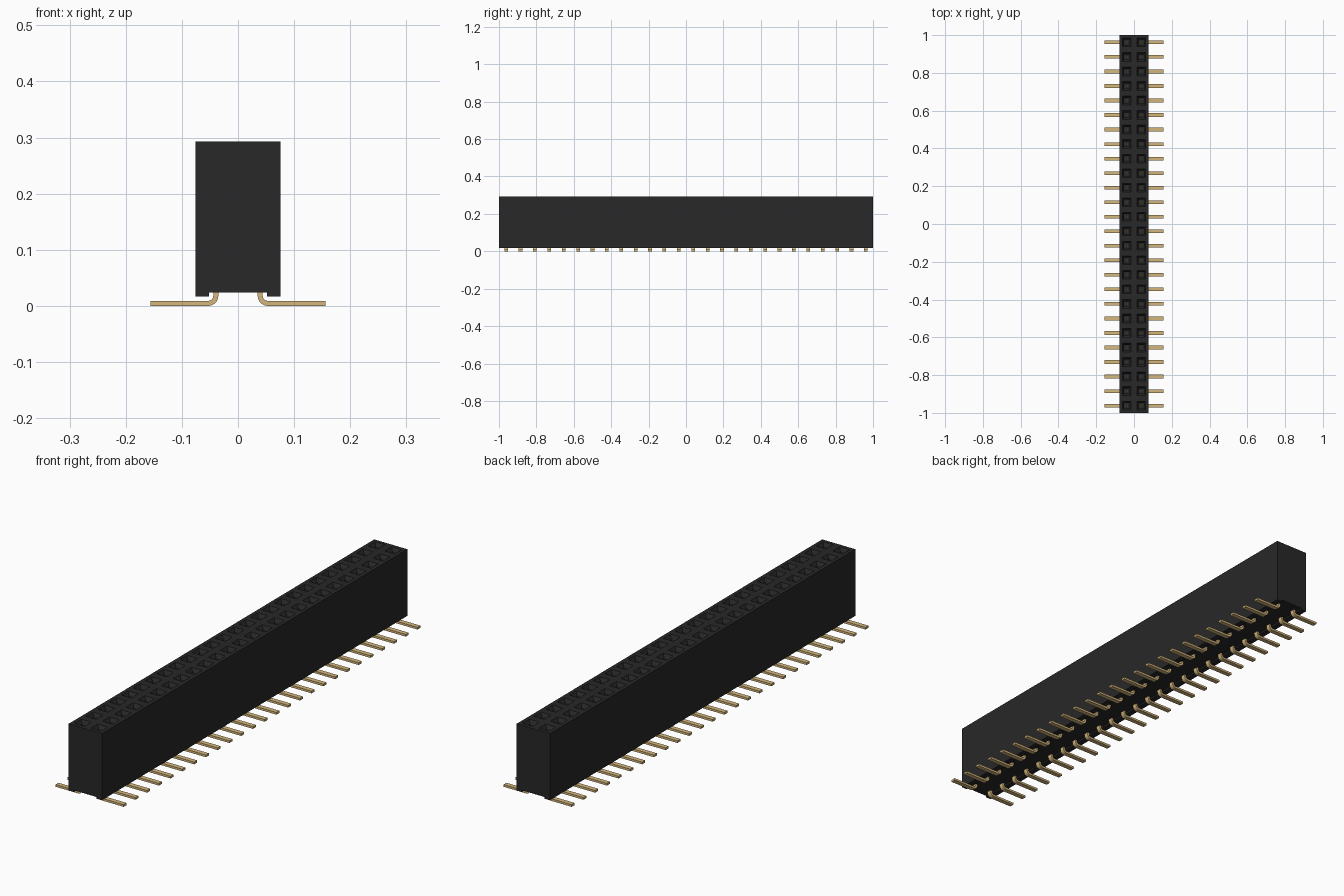
import bpy, bmesh, math
from mathutils import Vector

cube = bpy.data.objects.get("Cube")
if cube:
    bpy.data.objects.remove(cube, do_unlink=True)

COUNT = 26
PITCH = 2.0 / COUNT
HALF_W = 0.076          # half width of the housing
ROW_X = HALF_W / 2      # centre of each contact row
TOP = 0.293
STEPS_Y = [-1 + PITCH * i for i in range(COUNT + 1)]
CENTRES_Y = [y + PITCH / 2 for y in STEPS_Y[:-1]]


def material(name, rgb, rough):
    m = bpy.data.materials.new(name)
    m.use_nodes = True
    m.diffuse_color = (*rgb, 1)
    bsdf = m.node_tree.nodes["Principled BSDF"]
    bsdf.inputs["Base Color"].default_value = (*rgb, 1)
    bsdf.inputs["Roughness"].default_value = rough
    return m


BLACK = material("black plastic", (0.021, 0.021, 0.021), 0.6)
GOLD = material("gold metal", (0.66, 0.47, 0.20), 0.5)


def finish(name, bm, mat):
    bmesh.ops.remove_doubles(bm, verts=bm.verts, dist=1e-5)
    bmesh.ops.recalc_face_normals(bm, faces=bm.faces)
    mesh = bpy.data.meshes.new(name)
    bm.to_mesh(mesh)
    bm.free()
    mesh.materials.append(mat)
    obj = bpy.data.objects.new(name, mesh)
    bpy.context.collection.objects.link(obj)
    return obj


def bridge(bm, a, b):
    n = len(a)
    for i in range(n):
        j = (i + 1) % n
        bm.faces.new((a[i], a[j], b[j], b[i]))


def prism(bm, outline, y0, y1):
    """Closed x-z outline extruded along y."""
    a, b = ([bm.verts.new((x, y, z)) for x, z in outline] for y in (y0, y1))
    bridge(bm, a, b)
    bm.faces.new(a)
    bm.faces.new(b[::-1])


def rect_loop(bm, cx, cy, hx, hy, z):
    return [bm.verts.new((cx + sx * hx, cy + sy * hy, z))
            for sx, sy in ((-1, -1), (1, -1), (1, 1), (-1, 1))]


# Housing: walls, underside channel and ends
bm = bmesh.new()
profile = [(HALF_W, TOP), (HALF_W, 0.017), (0.052, 0.017), (0.052, 0.024),
           (-0.052, 0.024), (-0.052, 0.017), (-HALF_W, 0.017), (-HALF_W, TOP)]
rings = [[bm.verts.new((x, y, z)) for x, z in profile] for y in STEPS_Y]
for a, b in zip(rings, rings[1:]):
    for i in range(len(profile) - 1):
        bm.faces.new((a[i], a[i + 1], b[i + 1], b[i]))
for ring in (rings[0], rings[-1]):
    mid = bm.verts.new((0, ring[0].co.y, TOP))
    bm.faces.new(ring + [mid])

# Housing: top made of tiles, each with a funnel and a square socket
for y in CENTRES_Y:
    for x in (-ROW_X, ROW_X):
        loops = [rect_loop(bm, x, y, hx, hy, z) for hx, hy, z in (
            (ROW_X, PITCH / 2, TOP), (0.023, 0.023, TOP),
            (0.014, 0.014, TOP - 0.014), (0.014, 0.014, 0.12))]
        for a, b in zip(loops, loops[1:]):
            bridge(bm, a, b)
        bm.faces.new(loops[-1])
finish("housing", bm, BLACK)

# Spring contacts: two thin leaves inside each socket
bm = bmesh.new()
for y in CENTRES_Y:
    for x in (-ROW_X, ROW_X):
        for s in (-1, 1):
            leaf = [(x + s * 0.002, 0.12), (x + s * 0.006, 0.12),
                    (x + s * 0.006, TOP - 0.03), (x + s * 0.002, TOP - 0.03)]
            prism(bm, leaf, y - 0.006, y + 0.006)
finish("contact_leaves", bm, GOLD)

# Solder tails: down from the underside, bent outward and flat on the board
THICK, OUTER_R = 0.009, 0.018
BEND = Vector((0.053, OUTER_R))


def arc(radius):
    return [(BEND.x - radius * math.cos(t), BEND.y - radius * math.sin(t))
            for t in (math.pi / 2 * i / 5 for i in range(6))]


outline = ([(0.035, 0.03)] + arc(OUTER_R) + [(0.156, 0.0), (0.156, THICK)]
           + arc(OUTER_R - THICK)[::-1] + [(0.044, 0.03)])
for side, name in ((1, "left_solder_tails"), (-1, "right_solder_tails")):
    bm = bmesh.new()
    for y in CENTRES_Y:
        prism(bm, [(side * x, z) for x, z in outline], y - 0.0097, y + 0.0097)
    tails = finish(name, bm, GOLD)
    bpy.ops.object.select_all(action='DESELECT')
    tails.select_set(True)
    bpy.context.view_layer.objects.active = tails
    bpy.ops.object.shade_smooth_by_angle(angle=math.radians(30))
